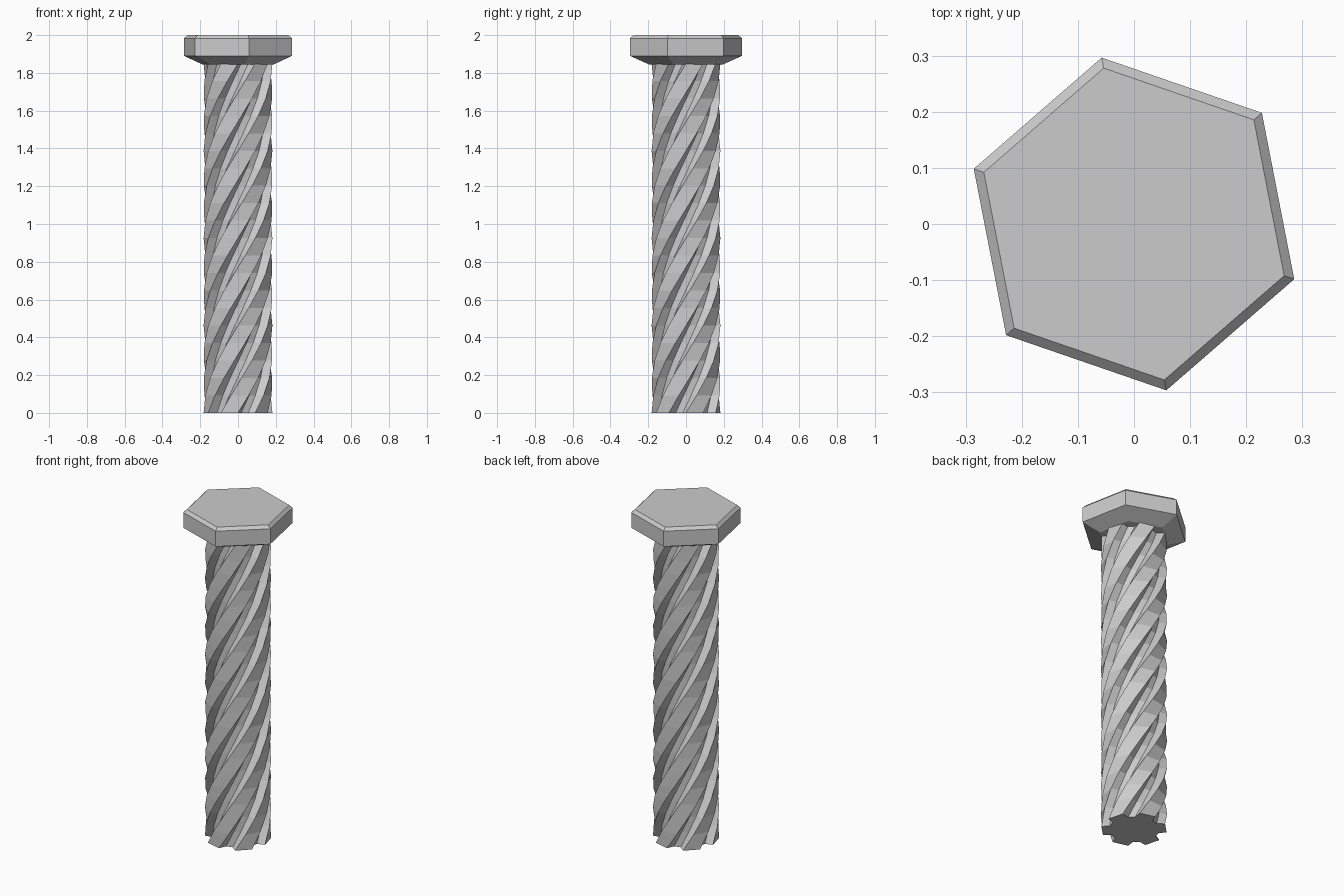
import bpy, bmesh
from math import radians, cos, sin

if "Cube" in bpy.data.objects:
    bpy.data.objects.remove(bpy.data.objects["Cube"])


def loft(name, rings):
    """Skin a stack of equal-length rings of 3D points and cap both ends."""
    bm = bmesh.new()
    loops = [[bm.verts.new(p) for p in ring] for ring in rings]
    n = len(loops[0])
    for a, b in zip(loops, loops[1:]):
        for i in range(n):
            j = (i + 1) % n
            bm.faces.new((a[i], a[j], b[j], b[i]))
    bm.faces.new(loops[0][::-1])
    bm.faces.new(loops[-1])
    bmesh.ops.recalc_face_normals(bm, faces=bm.faces)
    mesh = bpy.data.meshes.new(name)
    bm.to_mesh(mesh)
    bm.free()
    obj = bpy.data.objects.new(name, mesh)
    bpy.context.collection.objects.link(obj)
    return obj


def polar(r, deg, z):
    return (r * cos(radians(deg)), r * sin(radians(deg)), z)


# Twisted shaft: six flat-topped teeth with grooves, one full turn
TEETH, STEPS, SHAFT_TOP = 6, 20, 1.85
TOOTH = [(0.182, 0), (0.182, 30), (0.14, 37), (0.14, 53)]
shaft = []
for s in range(STEPS + 1):
    t = s / STEPS
    shaft.append([polar(r, a + 60 * k + 360 * t, SHAFT_TOP * t)
                  for k in range(TEETH) for r, a in TOOTH])
loft("twisted_shaft", shaft)

# Hexagonal head: tapered underside, straight sides, small top bevel
HEAD = [(0.2, 1.845), (0.302, 1.89), (0.302, 1.983), (0.283, 2.0)]
loft("hex_head", [[polar(r, 41 + 60 * k, z) for k in range(6)] for r, z in HEAD])
